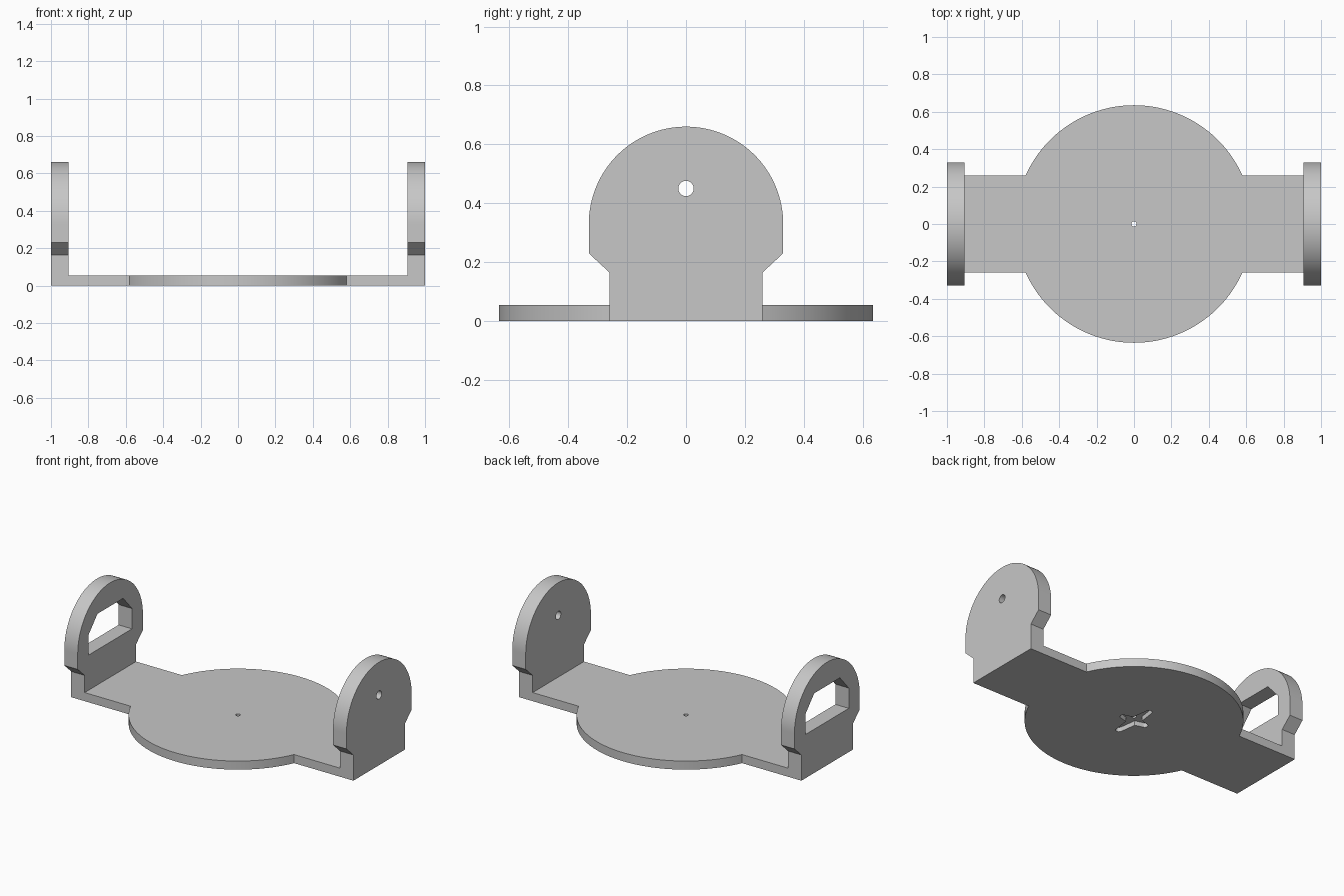
import bpy
import bmesh
from math import sin, cos, pi, asin, atan2
from mathutils import Vector

cube = bpy.data.objects.get("Cube")
if cube:
    bpy.data.objects.remove(cube, do_unlink=True)

DISC_R = 0.635      # round centre of the base
ARM = 0.26          # half width of the arms
BASE_T = 0.055      # base thickness
LUG_R = 0.33        # round head of each end plate
INNER, OUTER = 0.905, 1.0

grey = bpy.data.materials.new("light grey")
grey.use_nodes = True
colour = (0.57, 0.57, 0.57, 1)
grey.diffuse_color = colour
grey.node_tree.nodes["Principled BSDF"].inputs["Base Color"].default_value = colour


def arc(cx, cy, r, start, end, n):
    return [(cx + r * cos(start + (end - start) * i / n),
             cy + r * sin(start + (end - start) * i / n)) for i in range(n + 1)]


def prism(name, profile, place, depth):
    """Extrude a 2D profile by the vector depth; place maps 2D to 3D."""
    bm = bmesh.new()
    face = bm.faces.new([bm.verts.new(place(*p)) for p in profile])
    top = bmesh.ops.extrude_face_region(bm, geom=[face])["geom"]
    bmesh.ops.translate(bm, vec=Vector(depth),
                        verts=[v for v in top if isinstance(v, bmesh.types.BMVert)])
    bmesh.ops.recalc_face_normals(bm, faces=bm.faces)
    mesh = bpy.data.meshes.new(name)
    bm.to_mesh(mesh)
    bm.free()
    mesh.materials.append(grey)
    obj = bpy.data.objects.new(name, mesh)
    bpy.context.collection.objects.link(obj)
    return obj


def activate(obj):
    bpy.ops.object.select_all(action='DESELECT')
    obj.select_set(True)
    bpy.context.view_layer.objects.active = obj


def cut(obj, cutter):
    cutter.hide_render = True
    activate(obj)
    mod = obj.modifiers.new("cut", 'BOOLEAN')
    mod.operation, mod.solver, mod.object = 'DIFFERENCE', 'EXACT', cutter
    bpy.ops.object.modifier_apply(modifier=mod.name)
    bpy.data.objects.remove(cutter, do_unlink=True)


def flat(z):
    return lambda x, y: (x, y, z)


def upright(x):
    return lambda y, z: (x, y, z)


# Base: disc with an arm to each side
a = asin(ARM / DISC_R)
outline = ([(INNER, ARM)] + arc(0, 0, DISC_R, a, pi - a, 64) + [(-INNER, ARM), (-INNER, -ARM)]
           + arc(0, 0, DISC_R, pi + a, 2 * pi - a, 64) + [(INNER, -ARM)])
base = prism("base_plate", outline, flat(0), (0, 0, BASE_T))

# Four-armed pocket under the base: tapered arms with round tips
HUB, TIP = 0.034, 0.02
lengths = [0.10, 0.155, 0.10, 0.155]
star = []
for i, length in enumerate(lengths):
    turn = i * pi / 2
    star.append((HUB * 2 ** 0.5 * cos(turn - pi / 4), HUB * 2 ** 0.5 * sin(turn - pi / 4)))
    reach = length - TIP
    star += arc(reach * cos(turn), reach * sin(turn), TIP, turn - pi / 2, turn + pi / 2, 10)
cut(base, prism("pocket_cutter", star, flat(-0.03), (0, 0, 0.06)))

# Centre hole
cut(base, prism("hole_cutter", arc(0, 0, 0.014, 0, 2 * pi * 23 / 24, 23),
                flat(-0.1), (0, 0, 0.3)))

# End plates: narrow foot, flared shoulders, round head
half = [(ARM, 0), (ARM, 0.165), (LUG_R, 0.23)]
lug = half + arc(0, LUG_R, LUG_R, 0, pi, 64) + [(-y, z) for y, z in reversed(half)]
left = prism("left_end_plate", lug, upright(INNER), (OUTER - INNER, 0, 0))
right = prism("right_end_plate", lug, upright(-OUTER), (OUTER - INNER, 0, 0))

# Round pivot hole on the left
cut(left, prism("pivot_cutter", arc(0, 0.45, 0.026, 0, 2 * pi * 31 / 32, 31),
                upright(0.8), (0.3, 0, 0)))

# Window with sloped upper corners on the right
side = [(0.22, 0.28), (0.22, 0.41), (0.13, 0.51)]
window = side + [(-y, z) for y, z in reversed(side)]
cut(right, prism("window_cutter", window, upright(-1.1), (0.3, 0, 0)))

for obj in (base, left, right):
    activate(obj)
    bpy.ops.object.shade_smooth_by_angle(angle=pi / 6)
